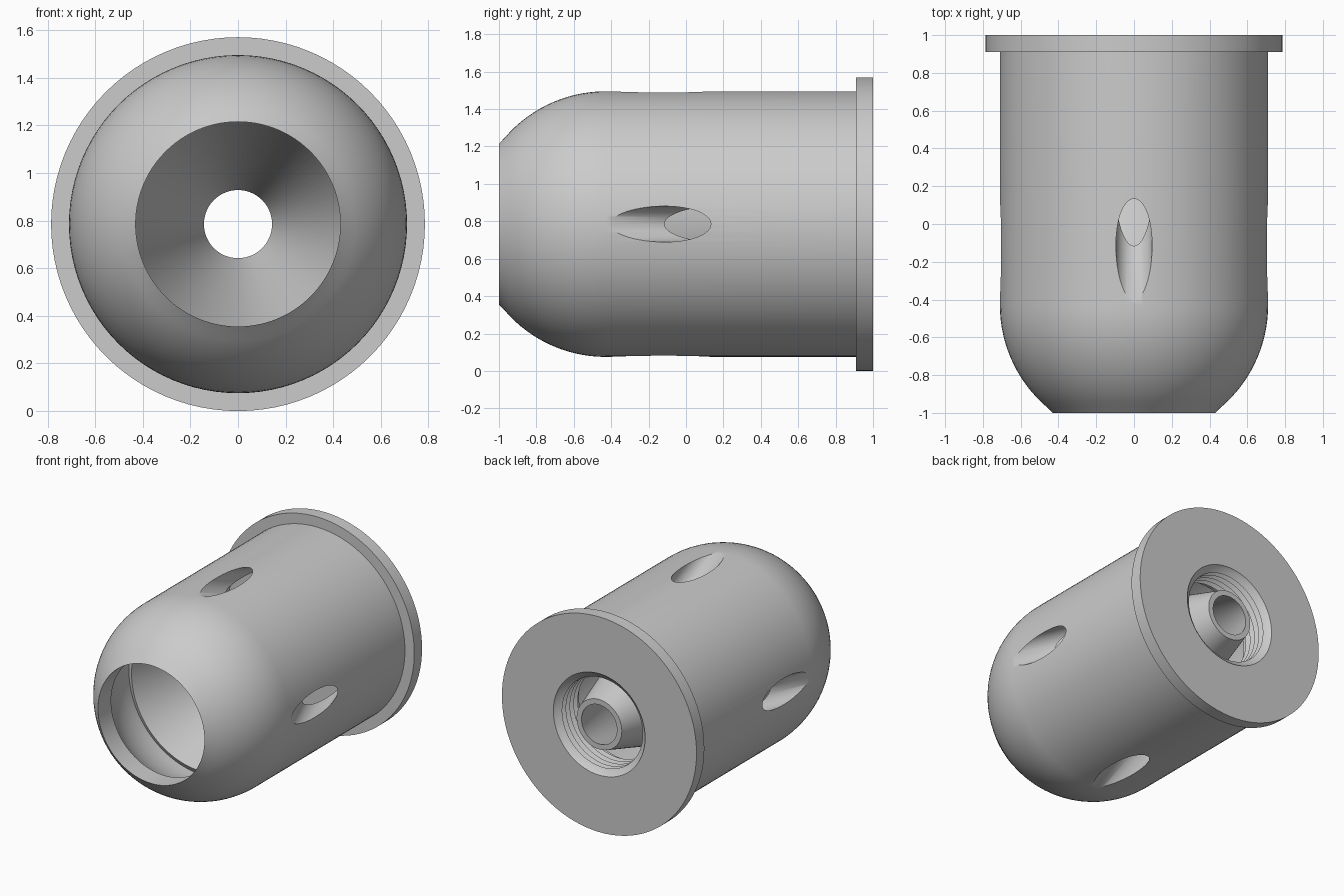
import bpy, bmesh, math
from mathutils import Matrix, Vector

if "Cube" in bpy.data.objects:
    bpy.data.objects.remove(bpy.data.objects["Cube"])

AXIS_Z = 0.785      # height of the centre axis
SEGMENTS = 96
BODY_R, INNER_R, DOME_Y, MOUTH_R = 0.71, 0.60, -0.43, 0.43

steel = bpy.data.materials.new("grey_steel")
steel.use_nodes = True
steel.diffuse_color = (0.6, 0.6, 0.6, 1)
steel.node_tree.nodes["Principled BSDF"].inputs["Base Color"].default_value = (0.6, 0.6, 0.6, 1)


def finish(name, bm):
    bmesh.ops.recalc_face_normals(bm, faces=bm.faces)
    mesh = bpy.data.meshes.new(name)
    bm.to_mesh(mesh)
    bm.free()
    obj = bpy.data.objects.new(name, mesh)
    bpy.context.collection.objects.link(obj)
    mesh.materials.append(steel)
    return obj


def lathe(name, profile):
    """Revolve a closed (radius, y) profile around the long axis."""
    bm = bmesh.new()
    rings = []
    for i in range(SEGMENTS):
        a = math.tau * i / SEGMENTS
        rings.append([bm.verts.new((r * math.cos(a), y, AXIS_Z + r * math.sin(a)))
                      for r, y in profile])
    n = len(profile)
    for i in range(SEGMENTS):
        a, b = rings[i], rings[(i + 1) % SEGMENTS]
        for j in range(n):
            k = (j + 1) % n
            bm.faces.new((a[j], a[k], b[k], b[j]))
    return finish(name, bm)


def dome(radius, steps=16):
    """Arc from the mouth radius back to the full radius."""
    start = math.asin(MOUTH_R / radius)
    angles = [start + (math.pi / 2 - start) * i / steps for i in range(steps + 1)]
    return [(radius * math.sin(a), DOME_Y - radius * math.cos(a)) for a in angles]


# Shell: domed nose, body, rear flange, threaded rear bore and hollow inside
outer = dome(BODY_R)
outer[0] = (MOUTH_R, -1.0)
profile = outer + [(BODY_R, 0.91), (0.785, 0.91), (0.785, 1.0), (0.37, 1.0)]
pitch = 0.045
for i in range(5):
    y = 0.985 - i * pitch
    profile += [(0.36, y), (0.325, y - pitch / 2)]
profile += [(0.36, 0.76), (0.36, 0.72), (INNER_R, 0.72)]
profile += list(reversed(dome(INNER_R)))
shell = lathe("outer_shell", profile)

# Slanted vents, drilled inwards and backwards on four sides
slant = math.radians(21)
inward = Vector((0, math.cos(slant), -math.sin(slant)))
turn = inward.to_track_quat('Z', 'Y').to_matrix().to_4x4()
bm = bmesh.new()
for i in range(4):
    place = (Matrix.Translation((0, 0, AXIS_Z))
             @ Matrix.Rotation(i * math.pi / 2, 4, 'Y')
             @ Matrix.Translation(Vector((0, -0.135, BODY_R)) + inward * 0.13) @ turn)
    bmesh.ops.create_cone(bm, cap_ends=True, segments=48, radius1=0.096,
                          radius2=0.096, depth=1.15, matrix=place)
cutter = finish("vent_cutter", bm)
cutter.hide_render = True

cut = shell.modifiers.new("vents", 'BOOLEAN')
cut.operation = 'DIFFERENCE'
cut.solver = 'EXACT'
cut.object = cutter
bpy.context.view_layer.objects.active = shell
bpy.ops.object.modifier_apply(modifier=cut.name)
bpy.data.objects.remove(cutter)

# Inner funnel: narrow rear nozzle widening forward to the shell wall
funnel = lathe("inner_funnel", [(0.143, 1.0), (0.182, 1.0), (0.60, -0.40), (0.565, -0.42)])

for obj in (shell, funnel):
    bpy.ops.object.select_all(action='DESELECT')
    obj.select_set(True)
    bpy.context.view_layer.objects.active = obj
    bpy.ops.object.shade_smooth_by_angle(angle=math.radians(30))
